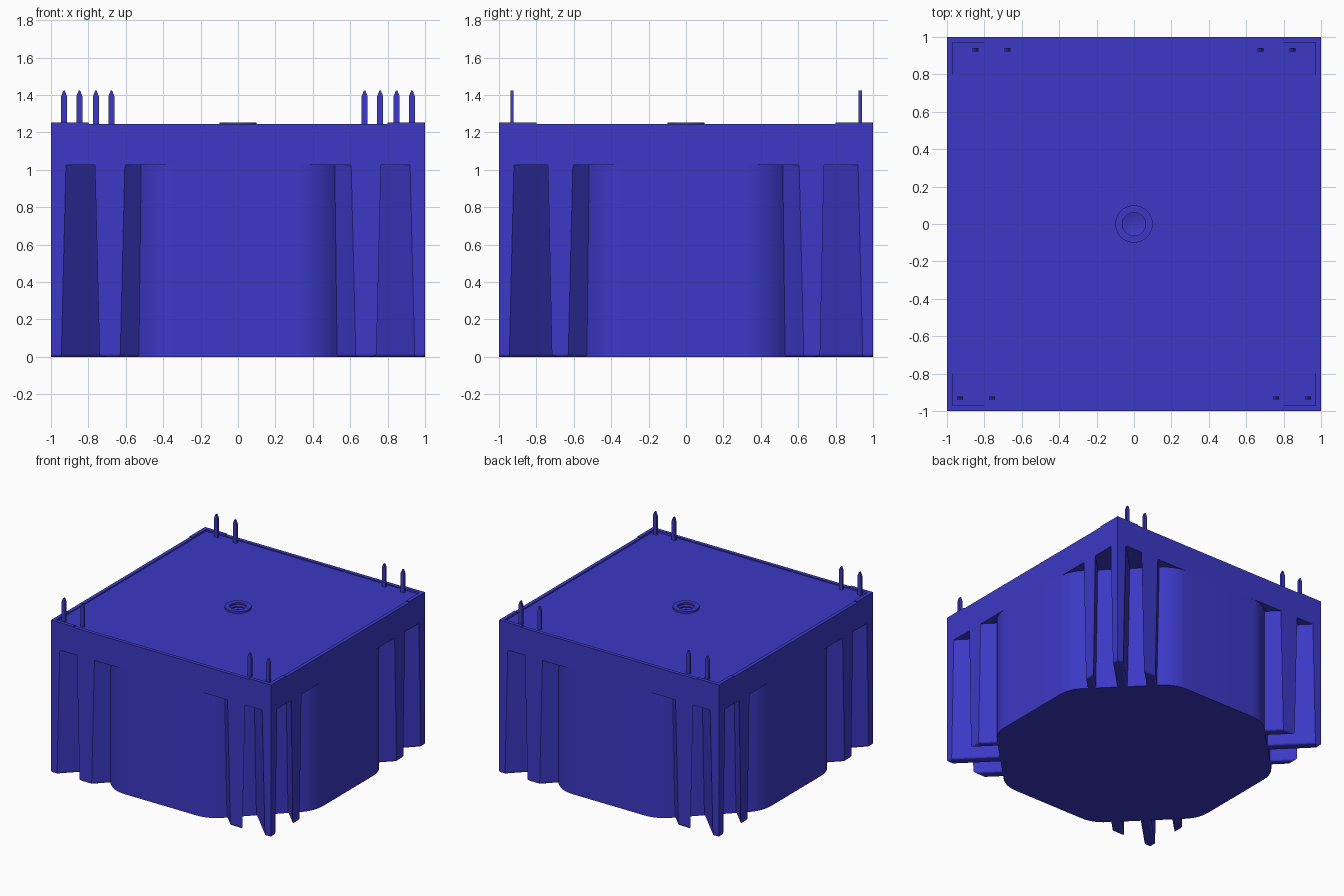
import bpy, bmesh, math

cube = bpy.data.objects.get("Cube")
if cube:
    bpy.data.objects.remove(cube, do_unlink=True)

blue = bpy.data.materials.new("deep_blue")
blue.use_nodes = True
COLOUR = (0.044, 0.040, 0.56, 1)
blue.diffuse_color = COLOUR
blue.node_tree.nodes["Principled BSDF"].inputs["Base Color"].default_value = COLOUR

SHELF = 1.025    # underside of the upper block
FILL = 1.237     # recessed top surface
WALL = 1.245     # rim height
LIP = 1.252      # raised corner height
CORNERS = [(1, 1), (-1, 1), (-1, -1), (1, -1)]


def finish(bm, name, smooth=False):
    bmesh.ops.recalc_face_normals(bm, faces=bm.faces)
    mesh = bpy.data.meshes.new(name)
    bm.to_mesh(mesh)
    bm.free()
    mesh.materials.append(blue)
    ob = bpy.data.objects.new(name, mesh)
    bpy.context.collection.objects.link(ob)
    if smooth:
        bpy.ops.object.select_all(action='DESELECT')
        ob.select_set(True)
        bpy.context.view_layer.objects.active = ob
        bpy.ops.object.shade_smooth_by_angle(angle=math.radians(35))
    return ob


def loft(name, low, high, z0, z1, bevel=0.0, smooth=False):
    """Prism between two outlines, with an optional rounded bottom edge."""
    bm = bmesh.new()
    a = [bm.verts.new((x, y, z0)) for x, y in low]
    b = [bm.verts.new((x, y, z1)) for x, y in high]
    n = len(a)
    base = bm.faces.new(a)
    bm.faces.new(b)
    for i in range(n):
        j = (i + 1) % n
        bm.faces.new((a[i], a[j], b[j], b[i]))
    if bevel:
        bmesh.ops.bevel(bm, geom=list(base.edges), offset=bevel, segments=3,
                        profile=0.5, affect='EDGES')
    return finish(bm, name, smooth)


def box(name, x0, x1, y0, y1, z0, z1):
    outline = [(x0, y0), (x1, y0), (x1, y1), (x0, y1)]
    return loft(name, outline, outline, z0, z1)


# Rounded octagonal body
CUT, TAN, STEPS = 0.43, 0.11, 8
K = TAN * math.sqrt(0.5)
quadrant = []
for p0, p1, p2 in (((1, CUT - TAN), (1, CUT), (1 - K, CUT + K)),
                   ((CUT + K, 1 - K), (CUT, 1), (CUT - TAN, 1))):
    for i in range(STEPS + 1):
        t = i / STEPS
        quadrant.append(tuple((1 - t) ** 2 * a + 2 * t * (1 - t) * b + t * t * c
                              for a, b, c in zip(p0, p1, p2)))
outline = []
for q in range(4):
    c, s = round(math.cos(q * math.pi / 2)), round(math.sin(q * math.pi / 2))
    outline += [(c * x - s * y, s * x + c * y) for x, y in quadrant]
loft("body", outline, outline, 0, SHELF, 0.02, True)


# Tapered diagonal ribs at each corner
def corner_rib(h):
    return [(1, 1), (1 - h, 1), (0.65 - h, 0.65), (0.65, 0.65 - h), (1, 1 - h)]


def face_rib(a, b):
    return [(a, 1), (b, 1), (b - 0.25, 0.75), (a - 0.25, 0.75)]


def swap(points):
    return [(y, x) for x, y in points]


ribs = {
    "corner_rib": (corner_rib(0.055), corner_rib(0.08)),
    "face_rib": (face_rib(0.63, 0.74), face_rib(0.605, 0.765)),
    "side_rib": (swap(face_rib(0.63, 0.717)), swap(face_rib(0.605, 0.738))),
}
for sx, sy in CORNERS:
    for name, (low, high) in ribs.items():
        loft(name, [(sx * x, sy * y) for x, y in low],
             [(sx * x, sy * y) for x, y in high], 0, SHELF, 0.015)

# Upper block with a blind hole for the threaded insert
block = box("upper_block", -1, 1, -1, 1, SHELF, FILL)
bm = bmesh.new()
bmesh.ops.create_cone(bm, cap_ends=True, segments=32, radius1=0.08,
                      radius2=0.08, depth=0.3)
cutter = finish(bm, "hole_cutter")
cutter.location.z = FILL + 0.02
cutter.hide_render = True
cutter.hide_set(True)
hole = block.modifiers.new("hole", 'BOOLEAN')
hole.object = cutter
hole.operation = 'DIFFERENCE'
hole.solver = 'EXACT'

# Rim walls and raised corner lips
W = 0.03
for s in (1, -1):
    e0, e1 = sorted((s, s * (1 - W)))
    box("rim_x", e0, e1, -1, 1, FILL, WALL)
    box("rim_y", -1 + W, 1 - W, e0, e1, FILL, WALL)
for sx, sy in CORNERS:
    lip = [(1, 1), (0.8, 1), (0.8, 1 - W), (1 - W, 1 - W), (1 - W, 0.8), (1, 0.8)]
    lip = [(sx * x, sy * y) for x, y in lip]
    loft("corner_lip", lip, lip, WALL, LIP)

# Threaded insert, turned from a profile
profile = [(0.1, FILL - 0.01), (0.1, LIP), (0.062, LIP)]
for i in range(5):
    z = LIP - 0.015 - 0.024 * i
    profile += [(0.062, z), (0.074, z - 0.008), (0.062, z - 0.016)]
profile.append((0, profile[-1][1]))
bm = bmesh.new()
verts = [bm.verts.new((r, 0, z)) for r, z in profile]
edges = [bm.edges.new(pair) for pair in zip(verts, verts[1:])]
bmesh.ops.spin(bm, geom=verts + edges, cent=(0, 0, 0), axis=(0, 0, 1),
               angle=2 * math.pi, steps=32)
bmesh.ops.remove_doubles(bm, verts=bm.verts, dist=0.0001)
insert = finish(bm, "threaded_insert", True)

# Flat pins with pointed tips
for y, columns in ((-0.93, (0.76, 0.93)), (0.932, (0.677, 0.848))):
    for x in columns:
        for s in (1, -1):
            cx, hw, hy = s * x, 0.016, 0.009
            box("pin", cx - hw, cx + hw, y - hy, y + hy, FILL - 0.02, 1.393)
            low = [(cx - hw, y - hy), (cx + hw, y - hy),
                   (cx + hw, y + hy), (cx - hw, y + hy)]
            high = [(cx + (px - cx) * 0.2, py) for px, py in low]
            loft("pin_tip", low, high, 1.393, 1.425)
